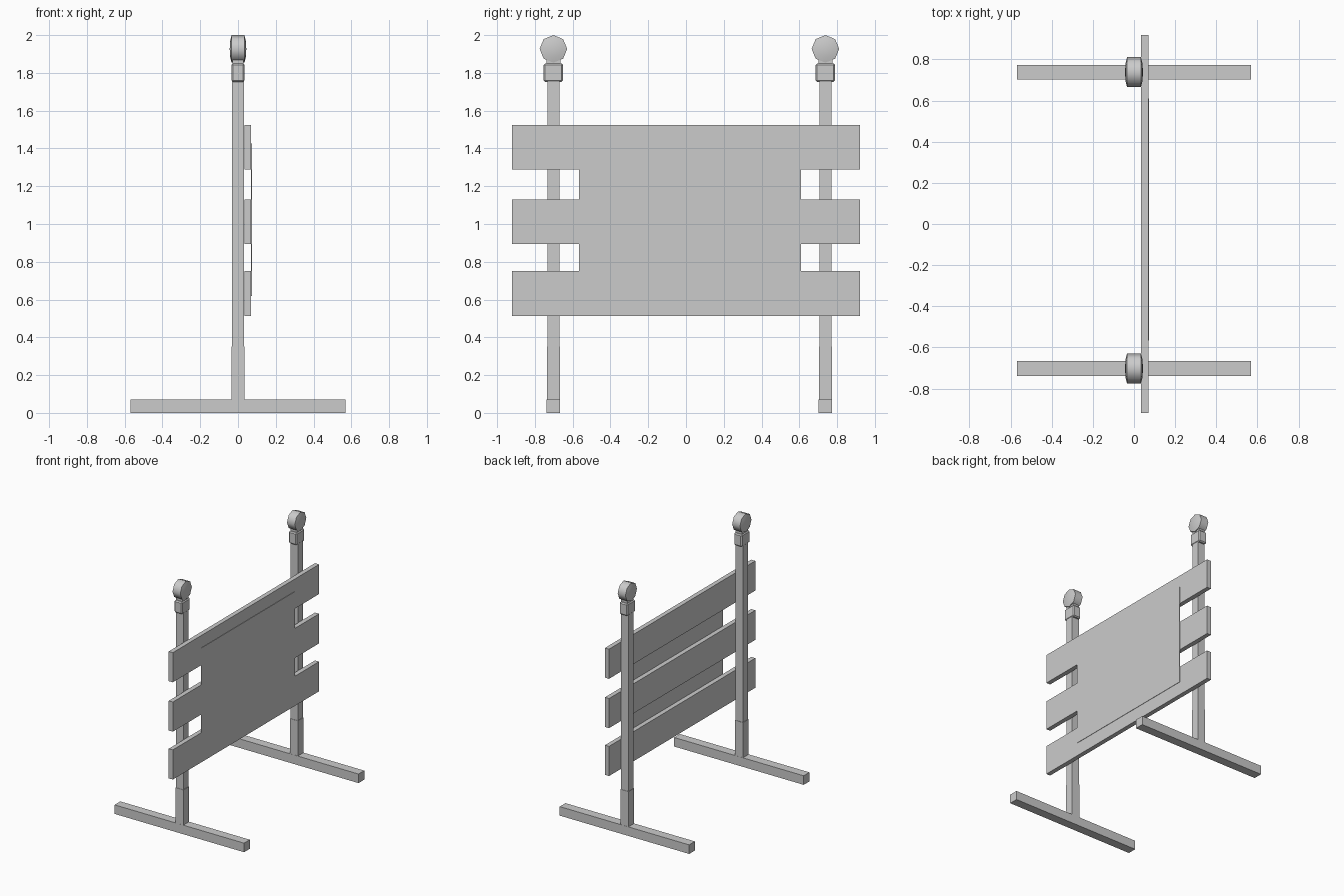
import bpy, bmesh, math

if "Cube" in bpy.data.objects:
    bpy.data.objects.remove(bpy.data.objects["Cube"])

grey = bpy.data.materials.new("plain grey")
grey.diffuse_color = (0.6, 0.6, 0.6, 1)
grey.use_nodes = True
grey.node_tree.nodes["Principled BSDF"].inputs["Base Color"].default_value = grey.diffuse_color


def finish(name, bm, smooth=False):
    bmesh.ops.recalc_face_normals(bm, faces=bm.faces)
    me = bpy.data.meshes.new(name)
    bm.to_mesh(me)
    bm.free()
    me.materials.append(grey)
    ob = bpy.data.objects.new(name, me)
    bpy.context.collection.objects.link(ob)
    if smooth:
        for p in me.polygons:
            p.use_smooth = True
    return ob


def box(name, x, y, z, bevel=0):
    """Box from (min, max) ranges, with an optional chamfer."""
    bm = bmesh.new()
    bmesh.ops.create_cube(bm, size=1)
    for v in bm.verts:
        for i, r in enumerate((x, y, z)):
            v.co[i] = r[1] if v.co[i] > 0 else r[0]
    if bevel:
        bmesh.ops.bevel(bm, geom=bm.edges[:], offset=bevel, segments=1,
                        affect='EDGES')
    return finish(name, bm)


def lamp_head(name, y, z):
    """Eight-sided lamp with slightly domed lenses facing +x and -x."""
    bm = bmesh.new()
    n = 8
    profile = [(-0.041, 0.045), (-0.034, 0.073), (0.034, 0.073), (0.041, 0.045)]
    rings = [[bm.verts.new((px, y + r * math.sin(2 * math.pi * i / n),
                            z + r * math.cos(2 * math.pi * i / n)))
              for i in range(n)] for px, r in profile]
    for a, b in zip(rings, rings[1:]):
        for i in range(n):
            bm.faces.new((a[i], a[(i + 1) % n], b[(i + 1) % n], b[i]))
    for ring, px in ((rings[0], -0.044), (rings[-1], 0.044)):
        c = bm.verts.new((px, y, z))
        for i in range(n):
            bm.faces.new((ring[i], ring[(i + 1) % n], c))
    ob = finish(name, bm)
    bpy.ops.object.select_all(action='DESELECT')
    ob.select_set(True)
    bpy.context.view_layer.objects.active = ob
    bpy.ops.object.shade_smooth_by_angle(angle=math.radians(50))


# two stands: foot, socket, post and warning lamp
for side, y in (("left", -0.702), ("right", 0.738)):
    def span(h):
        return (y - h, y + h)
    box(side + "_foot", (-0.57, 0.57), span(0.036), (0, 0.072))
    box(side + "_socket", (-0.035, 0.035), span(0.035), (0.072, 0.352))
    box(side + "_post", (-0.032, 0.032), span(0.032), (0.352, 1.77))
    box(side + "_lamp_base", (-0.035, 0.035), span(0.052), (1.753, 1.85), 0.008)
    box(side + "_lamp_neck", (-0.028, 0.028), span(0.037), (1.845, 1.88))
    lamp_head(side + "_lamp", y, 1.927)

# three rails across the posts
for i, z in enumerate((0.632, 1.013, 1.406)):
    box("rail_%d" % (i + 1), (0.034, 0.07), (-0.92, 0.92), (z - 0.118, z + 0.118))

# thin sign panel on the rails
box("sign_panel", (0.07, 0.073), (-0.567, 0.61), (0.62, 1.426))
